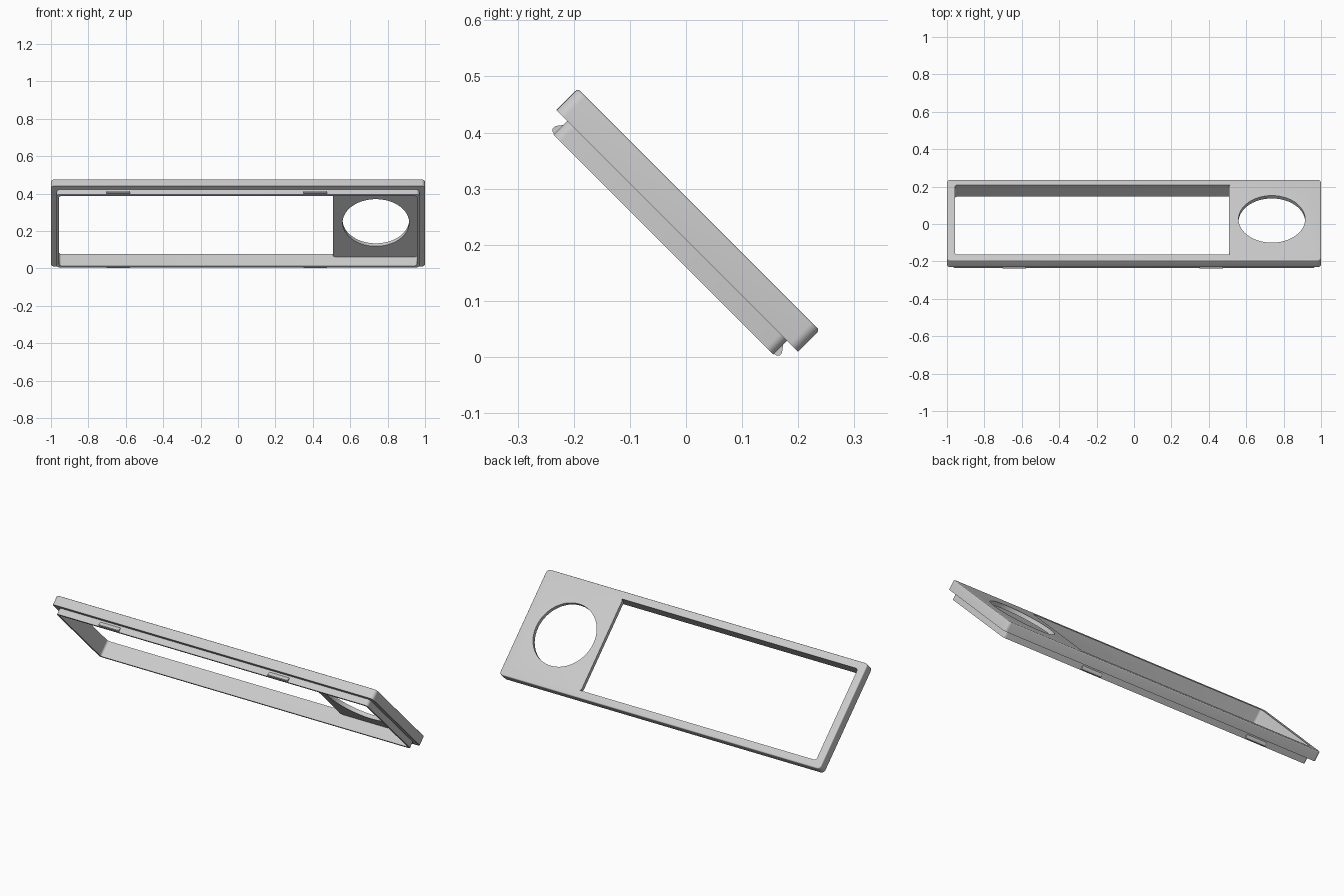
import bpy, bmesh, math
from mathutils import Matrix

cube = bpy.data.objects.get("Cube")
if cube:
    bpy.data.objects.remove(cube)

grey = bpy.data.materials.new("light grey")
grey.use_nodes = True
colour = (0.6, 0.6, 0.6, 1)
grey.diffuse_color = colour
grey.node_tree.nodes["Principled BSDF"].inputs["Base Color"].default_value = colour

# Parts are drawn lying flat (y runs down the slope), then tilted
TILT = Matrix.Rotation(math.radians(-45), 4, "X")
MID = -0.17                      # middle of the panel along the slope
BACK, STEP, SKIN, FACE = 0.113, 0.148, 0.18, 0.202
CLIP_X = (-0.64, 0.413)


def finish(name, bm):
    bmesh.ops.recalc_face_normals(bm, faces=bm.faces)
    mesh = bpy.data.meshes.new(name)
    bm.to_mesh(mesh)
    bm.free()
    mesh.materials.append(grey)
    obj = bpy.data.objects.new(name, mesh)
    bpy.context.collection.objects.link(obj)
    return obj


def prism(points, place, depth):
    """Extrude a 2D outline; place(a, b, t) maps it into space."""
    bm = bmesh.new()
    ends = [[bm.verts.new(place(a, b, t)) for a, b in points] for t in depth]
    bm.faces.new(ends[0])
    bm.faces.new(ends[1])
    n = len(points)
    for i in range(n):
        j = (i + 1) % n
        bm.faces.new((ends[0][i], ends[0][j], ends[1][j], ends[1][i]))
    return bm


def round_corners(bm, radius):
    edges = [e for e in bm.edges
             if abs(e.verts[0].co.z - e.verts[1].co.z) > 0.01]
    bmesh.ops.bevel(bm, geom=edges, offset=radius, segments=6,
                    profile=0.5, affect="EDGES")


def slab(half_x, half_y, z0, z1, radius):
    outline = [(-half_x, -half_y), (half_x, -half_y),
               (half_x, half_y), (-half_x, half_y)]
    bm = prism(outline, lambda a, b, t: (a, b + MID, t), (z0, z1))
    round_corners(bm, radius)
    return bm


def boolean(obj, tool, operation):
    tool.hide_render = True
    mod = obj.modifiers.new(operation, "BOOLEAN")
    mod.operation, mod.solver, mod.object = operation, "EXACT", tool
    bpy.context.view_layer.objects.active = obj
    bpy.ops.object.modifier_apply(modifier=mod.name)
    bpy.data.objects.remove(tool)


# Front plate with softened front edges
bm = slab(1, 0.3045, STEP, FACE, 0.02)
front = [e for e in bm.edges if all(v.co.z > FACE - 0.001 for v in e.verts)]
bmesh.ops.bevel(bm, geom=front, offset=0.006, segments=4,
                profile=0.5, affect="EDGES")
panel = finish("panel_frame", bm)

# Rear flange, set in from the plate
boolean(panel, finish("flange", slab(0.97, 0.277, BACK, 0.19, 0.018)), "UNION")

# Stepped opening: window right through, shallow pocket behind the dial
step = [(-0.957, 0), (0.957, 0), (0.957, SKIN),
        (0.508, SKIN), (0.508, 0.3), (-0.957, 0.3)]
bm = prism(step, lambda a, b, t: (a, t + MID, b), (-0.263, 0.264))
round_corners(bm, 0.014)
boolean(panel, finish("opening_cutter", bm), "DIFFERENCE")

# Round dial hole
bm = bmesh.new()
bmesh.ops.create_cone(bm, cap_ends=True, segments=96, radius1=0.178,
                      radius2=0.178, depth=0.3,
                      matrix=Matrix.Translation((0.737, -0.165, 0.2)))
boolean(panel, finish("dial_cutter", bm), "DIFFERENCE")
parts = [panel]

# Snap ridges on the long sides of the flange
for side, label in ((-1, "upper"), (1, "lower")):
    base = MID + side * 0.277
    ridge = [(-0.004, 0.114), (0.006, 0.116), (0.009, 0.120),
             (0.009, 0.125), (0.006, 0.130), (0, 0.138), (-0.004, 0.138)]
    for x, end in zip(CLIP_X, ("right", "left")):
        bm = prism(ridge, lambda a, b, t: (t, base + side * a, b),
                   (x - 0.062, x + 0.062))
        parts.append(finish(f"{label}_{end}_clip", bm))

# Tilt everything and smooth the rounded corners
bpy.ops.object.select_all(action="DESELECT")
for obj in parts:
    obj.data.transform(TILT)
    obj.select_set(True)
bpy.context.view_layer.objects.active = panel
bpy.ops.object.shade_smooth_by_angle(angle=math.radians(35))
